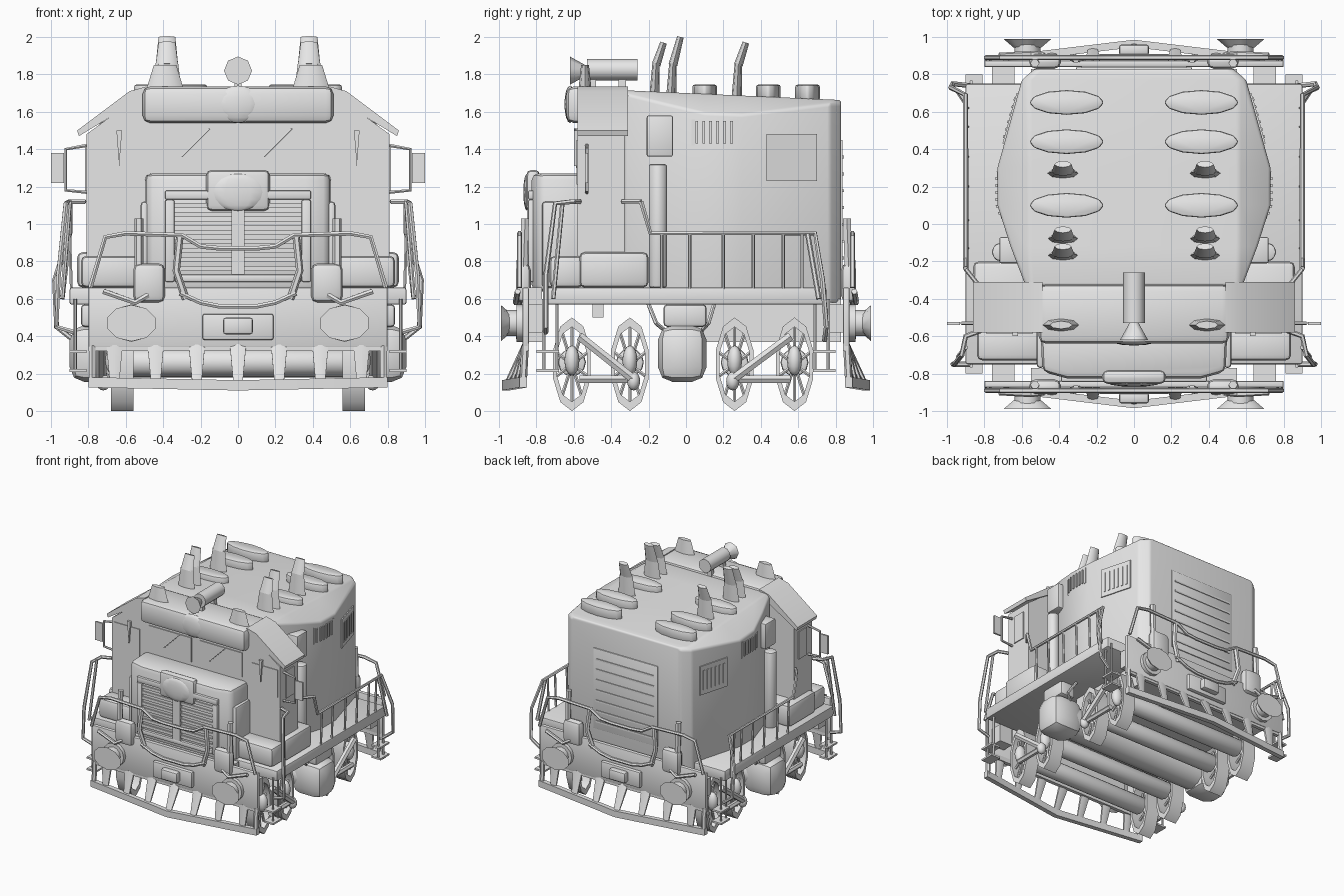
import bpy, bmesh, math
from mathutils import Vector, Matrix

if "Cube" in bpy.data.objects:
    bpy.data.objects.remove(bpy.data.objects["Cube"])

grey = bpy.data.materials.new("light_grey")
grey.use_nodes = True
grey.diffuse_color = (0.8, 0.8, 0.8, 1)
grey.node_tree.nodes["Principled BSDF"].inputs["Base Color"].default_value = (0.8, 0.8, 0.8, 1)
parts = []


def add(name, data):
    ob = bpy.data.objects.new(name, data)
    bpy.context.scene.collection.objects.link(ob)
    data.materials.append(grey)
    parts.append(ob)
    return ob


def from_bmesh(name, bm, bevel=0, segments=2):
    bmesh.ops.recalc_face_normals(bm, faces=bm.faces)
    me = bpy.data.meshes.new(name)
    bm.to_mesh(me)
    bm.free()
    ob = add(name, me)
    if bevel:
        mod = ob.modifiers.new("round", "BEVEL")
        mod.width, mod.segments = bevel, segments
    return ob


def box(name, x, y, z, bevel=0):
    """Box from three (low, high) ranges."""
    bm = bmesh.new()
    bmesh.ops.create_cube(bm, size=1)
    for v in bm.verts:
        v.co = [(r[0] + r[1]) / 2 + c * (r[1] - r[0]) for r, c in zip((x, y, z), v.co)]
    return from_bmesh(name, bm, bevel)


def loft(name, sections, bevel=0, segments=2, closed=False):
    """Skin over matching sections, capped at both ends or joined in a loop."""
    bm = bmesh.new()
    rings = [[bm.verts.new(co) for co in s] for s in sections]
    if closed:
        rings.append(rings[0])
    else:
        bm.faces.new(rings[0])
        bm.faces.new(rings[-1])
    n = len(rings[0])
    for a, b in zip(rings, rings[1:]):
        for i in range(n):
            j = (i + 1) % n
            bm.faces.new((a[i], a[j], b[j], b[i]))
    return from_bmesh(name, bm, bevel, segments)


def prism(name, outline, place, a, b, bevel=0):
    """Outline extruded from a to b; place(u, v, depth) gives the position."""
    return loft(name, [[place(u, v, d) for u, v in outline] for d in (a, b)], bevel)


def rod(name, p, q, r0, r1=None, squash=(1, 1), sides=12, bevel=0):
    p, q = Vector(p), Vector(q)
    bm = bmesh.new()
    bmesh.ops.create_cone(bm, cap_ends=True, segments=sides, radius1=r0,
                          radius2=r0 if r1 is None else r1, depth=(q - p).length)
    turn = Vector((0, 0, 1)).rotation_difference(q - p).to_matrix().to_4x4()
    bm.transform(Matrix.Translation((p + q) / 2) @ turn @ Matrix.Diagonal((*squash, 1, 1)))
    return from_bmesh(name, bm, bevel)


def blob(name, centre, size):
    bm = bmesh.new()
    bmesh.ops.create_uvsphere(bm, u_segments=12, v_segments=8, radius=1)
    bm.transform(Matrix.Translation(centre) @ Matrix.Diagonal((*size, 1)))
    return from_bmesh(name, bm)


def tube(name, points, r):
    cu = bpy.data.curves.new(name, "CURVE")
    cu.dimensions, cu.bevel_depth, cu.bevel_resolution = "3D", r, 1
    cu.use_fill_caps = True
    sp = cu.splines.new("POLY")
    sp.points.add(len(points) - 1)
    for pt, co in zip(sp.points, points):
        pt.co = (*co, 1)
    return add(name, cu)


def mirrored(half):
    return half + [(-x, v) for x, v in reversed(half)]


# Hull with bulging sides, narrow below the deck, its roof falling to the back
hull = []
for w, y in ((.58, -.33), (.66, -.12), (.73, .1), (.73, .3), (.6, .77), (.53, .83)):
    top = 1.7 - .045 * y
    inner = min(.56, w - .03)
    half = [(w, .58), (w, top - .6 * (w - inner)), (inner, top)]
    hull.append([(x, y, z) for x, z in mirrored(half)])
loft("hood", hull, .035, 3)
box("rear_chassis", (-.55, .55), (-.05, .83), (.37, .6))
box("front_chassis", (-.55, .55), (-.84, -.77), (.37, .66))
box("under_cab_box", (-.5, .5), (-.5, -.44), (.5, .58))
box("deck", (-.9, .9), (-.75, .75), (.57, .66), .01)

# Cab, visor and nose
xz = lambda x, z, y: (x, y, z)
xy = lambda x, y, z: (x, y, z)
prism("cab", mirrored([(.81, .64), (.81, 1.48), (.51, 1.7)]), xz, -.58, -.33)
box("roof_visor", (-.51, .51), (-.64, -.32), (1.54, 1.735), .04)
blob("visor_lamp", (0, -.62, 1.64), (.13, .03, .1))
prism("nose", mirrored([(.5, -.55), (.49, -.79), (.36, -.825)]), xy, .64, 1.27, .035)
for x0, x1, z0, z1 in ((-.39, .39, 1.13, 1.18), (-.39, -.34, .69, 1.13),
                       (.34, .39, .69, 1.13), (-.34, .34, .69, .73)):
    box("grille_frame", (x0, x1), (-.845, -.81), (z0, z1), .01)
for i in range(8):
    box("grille_slat", (-.34, .34), (-.835, -.815), (.75 + i * .048, .775 + i * .048))
box("grille_column", (-.035, .035), (-.85, -.82), (.73, 1.08))
box("nose_lamp", (-.17, .17), (-.855, -.78), (1.07, 1.29), .03)
blob("nose_lamp_lens", (0, -.85, 1.17), (.14, .02, .1))
for x in (-.3, .14):
    tube("wiper", [(x, -.592, 1.36), (x + .15, -.592, 1.51)], .006)

# Horn on the roof
rod("horn", (0, -.53, 1.825), (0, -.26, 1.825), .058)
rod("horn_bell", (0, -.62, 1.82), (0, -.53, 1.82), .075, .025, sides=8)
for y in (-.5, -.34):
    box("horn_stand", (-.02, .02), (y - .02, y + .02), (1.7, 1.8))

# Rear grille
box("rear_panel", (-.31, .31), (.81, .838), (.75, 1.45), .005)
for i in range(7):
    box("rear_louver", (-.28, .28), (.83, .844), (.81 + i * .09, .825 + i * .09))

for s, side in ((1, "left_"), (-1, "right_")):
    X = lambda a, b: tuple(sorted((s * a, s * b)))

    # Cab windows, frames and sloped roof wing
    prism(side + "roof_wing", [(s * .49, 1.735), (s * .58, 1.71), (s * .86, 1.5),
                               (s * .85, 1.47), (s * .49, 1.69)], xz, -.58, -.31)
    box(side + "windscreen", X(.04, .45), (-.588, -.57), (1.3, 1.51))
    box(side + "front_pane", X(.54, .79), (-.586, -.57), (1.21, 1.45))
    prism(side + "wiper_blade", [(s * .62, 1.5), (s * .65, 1.5), (s * .635, 1.31)], xz, -.6, -.58)
    box(side + "side_window", X(.8, .818), (-.5, -.39), (1.18, 1.42))
    tube(side + "mirror_arm", [(s * .81, -.53, 1.42), (s * .92, -.53, 1.4),
                               (s * .92, -.53, 1.18), (s * .81, -.53, 1.17)], .01)
    box(side + "mirror", X(.93, 1), (-.54, -.525), (1.22, 1.38))

    # Side tanks, pipe and wall boxes
    box(side + "side_tank", X(.48, .86), (-.57, -.2), (.66, .85), .03)
    box(side + "tank_front", X(.48, .84), (-.73, -.55), (.66, .83), .03)
    box(side + "nose_cheek", X(.48, .52), (-.77, -.56), (.66, 1.12), .018)
    rod(side + "air_pipe", (s * .71, -.15, .66), (s * .71, -.15, 1.32), .05, bevel=.012)
    box(side + "wall_box", X(.6, .72), (-.21, -.07), (1.36, 1.58), .01)

    # Louvred plates lying along the bulging wall
    wall = lambda y: .73 - .277 * (y - .3) if y > .3 else .73 - max(0, .1 - y) * .32

    def wall_plate(name, y0, y1, z0, z1, lift):
        prism(side + name, [(s * (wall(y0) + lift), y0), (s * (wall(y1) + lift), y1),
                            (s * (wall(y1) - .02), y1), (s * (wall(y0) - .02), y0)], xy, z0, z1)
    wall_plate("small_vent", .03, .28, 1.42, 1.56, .004)
    wall_plate("louver_panel", .43, .7, 1.23, 1.48, .009)
    for i in range(6):
        wall_plate("louver", .46 + i * .04, .475 + i * .04, 1.27, 1.44, .015)
        wall_plate("vent_bar", .05 + i * .037, .065 + i * .037, 1.43, 1.55, .01)

    # Roof vents, stacks and cab beacons
    for y in (.1, .44, .65):
        rod(side + "roof_vent", (s * .36, y, 1.66), (s * .36, y, 1.745), .2, squash=(1, .33), bevel=.012)
    for y, top in ((-.17, 1.97), (-.08, 2), (.27, 1.97)):
        rod(side + "stack_base", (s * .38, y, 1.66), (s * .38, y + .01, 1.86), .085, .06, (1, .33), 8)
        rod(side + "stack_pipe", (s * .38, y + .01, 1.85), (s * .38, y + .05, top), .06, .045, (1, .4), 8)
    rod(side + "beacon", (s * .39, -.54, 1.72), (s * .39, -.54, 1.85), .1, .06, (1, .35), 8)

    # Side handrails
    x = s * .9
    tube(side + "long_rail", [(s * .9, -.24, 1.12), (x, -.19, .95), (x, .69, .95),
                              (s * .98, .73, .7), (s * .97, .75, .45), (s * .88, .74, .38)], .014)
    for y in (-.13, .02, .2, .36, .52, .62):
        tube(side + "rail_post", [(x, y, .95), (s * .89, y, .62)], .009)
    tube(side + "rear_post", [(x, .65, .95), (s * .94, .71, .6)], .014)
    tube(side + "cab_rail", [(s * .82, -.57, 1.12), (s * .9, -.6, 1.12), (s * .92, -.7, 1.11),
                             (s * .96, -.75, .72), (s * .97, -.75, .45), (s * .87, -.75, .42)], .014)
    tube(side + "cab_rail_rear", [(s * .82, -.34, 1.12), (s * .9, -.24, 1.12)], .012)
    tube(side + "cab_post", [(s * .9, -.66, 1.12), (s * .94, -.71, .6)], .012)

    # Round tank end and lower pipework
    box(side + "fuel_tank_end", X(.6, .9), (-.15, .11), (.155, .46), .08)
    box(side + "tank_bracket", X(.7, .84), (-.12, .11), (.45, .57), .02)
    for y in (-.2, .15):
        tube(side + "brake_pipe", [(s * .72, y, .57), (s * .78, y * .8, .47), (s * .72, y * .5, .42)], .012)

    # Tall oval spoked wheels with wide rims
    for y in (-.61, -.3, .26, .58):
        rim = []
        for i in range(10):
            a, b = math.sin(i * math.tau / 10), math.cos(i * math.tau / 10)
            rim.append([(s * wx, y + a * r * .42, .25 + b * r)
                        for wx, r in ((.56, .25), (.68, .25), (.68, .2), (.56, .2))])
            tube(side + "spoke", [(s * .64, y, .25), (s * .64, y + a * .09, .25 + b * .21)], .01)
        loft(side + "wheel_rim", rim, closed=True)
        blob(side + "wheel_hub", (s * .66, y, .27), (.05, .04, .08))

    # Coupling rods, one pair per bogie
    for outer, inner in ((-.57, -.28), (.56, .25)):
        tube(side + "lower_rod", [(s * .71, outer, .17), (s * .71, inner, .17)], .022)
        tube(side + "diagonal_rod", [(s * .73, outer, .4), (s * .73, inner, .17)], .026)
        blob(side + "rod_pin", (s * .72, inner, .16), (.04, .035, .05))

# Axles and tank across the underside
for y in (-.61, -.3, .26, .58):
    rod("axle", (-.58, y, .26), (.58, y, .26), .075, bevel=.015)
rod("fuel_tank", (-.7, -.02, .31), (.7, -.02, .31), .13)

# Both ends: beam, buffers, coupler, pilot and end rails
for f, end in ((-1, "front_"), (1, "back_")):
    Y = lambda a, b: tuple(sorted((f * a, f * b)))
    box(end + "beam", (-.8, .8), Y(.84, .875), (.34, .66), .008)
    box(end + "coupler", (-.19, .19), Y(.87, .91), (.38, .52), .012)
    box(end + "coupler_jaw", (-.08, .08), Y(.9, .96), (.41, .5), .015)
    bow = lambda x: f * (.985 - .12 * abs(x))
    sill = [(x, bow(x)) for x in (-.8, 0, .8)] + [(x, bow(x) - f * .04) for x in (.8, 0, -.8)]
    prism(end + "pilot_sill", sill, lambda x, y, z: (x, y, z + .02 * abs(x)), .11, .165)
    box(end + "pilot_top", (-.8, .8), Y(.84, .87), (.32, .36))
    for i in range(-3, 4):
        x = i * .22
        rod(end + "pilot_slat", (x, bow(x) - f * .02, .14), (x, f * .86, .35), .028, .05, (1, .35), 6)
    for s in (-1, 1):
        rod(end + "pilot_post", (s * .78, bow(.78) - f * .02, .14), (s * .78, f * .86, .35), .02, sides=6)
        rod(end + "buffer_flange", (s * .57, f * .86, .47), (s * .57, f * .905, .47), .1)
        rod(end + "buffer_stem", (s * .57, f * .9, .47), (s * .57, f * .96, .47), .07)
        rod(end + "buffer_plate", (s * .57, f * .945, .47), (s * .57, f * .99, .47), .08, .135, (1, .72), 10)
        box(end + "beam_mount", tuple(sorted((s * .64, s * .76))), Y(.74, .85), (.42, .57))
        for z in (.21, .31):
            box(end + "step", tuple(sorted((s * .81, s * .9))), Y(.68, .8), (z, z + .015))
        for y in (.69, .76):
            tube(end + "step_hanger", [(s * .87, f * y, .22), (s * .87, f * y, .6)], .01)
        box(end + "marker_lamp", tuple(sorted((s * .39, s * .56))), Y(.83, .91), (.58, .79), .035)
        tube(end + "lamp_arm", [(s * .48, f * .9, .62), (s * .55, f * .91, .58), (s * .72, f * .9, .64)], .016)
        tube(end + "lever", [(s * .53, f * .87, .75), (s * .53, f * .86, 1.03)], .024)
        tube(end + "inner_post", [(s * .31, f * .88, .94), (s * .33, f * .89, .75), (s * .28, f * .88, .6)], .02)
    for name, half in (("end_rail", [(.1, .87), (.2, .88), (.3, .94), (.6, .95), (.71, .93), (.79, .66)]),
                       ("hose", [(.1, .56), (.2, .58), (.31, .63)])):
        path = [(-x, f * .89, z) for x, z in reversed(half)] + [(x, f * .89, z) for x, z in half]
        tube(end + name, path, .014)

# Turn every part into a mesh and smooth its gentle edges
bpy.ops.object.select_all(action="DESELECT")
for ob in parts:
    ob.select_set(True)
bpy.context.view_layer.objects.active = parts[0]
bpy.ops.object.convert(target="MESH")
bpy.ops.object.shade_smooth_by_angle(angle=math.radians(40))
